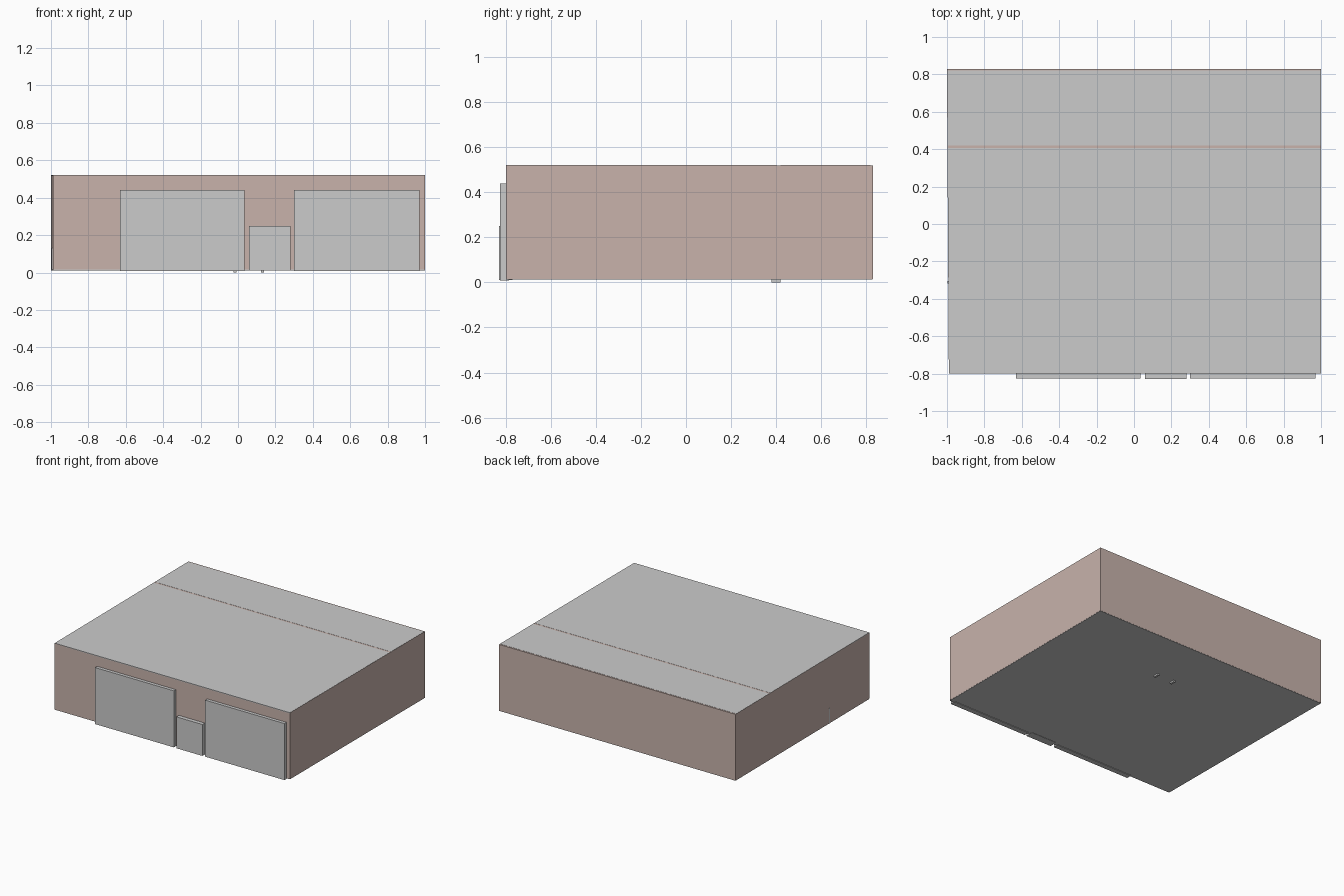
import bpy, bmesh

if "Cube" in bpy.data.objects:
    bpy.data.objects.remove(bpy.data.objects["Cube"])

pink = bpy.data.materials.new("wall_pink")
pink.diffuse_color = (0.58, 0.45, 0.41, 1)
pink.use_nodes = True
pink.node_tree.nodes["Principled BSDF"].inputs["Base Color"].default_value = pink.diffuse_color


def prism(name, outline, z0, z1, mat=None):
    """Extrude a plan outline between two heights."""
    bm = bmesh.new()
    face = bm.faces.new([bm.verts.new((x, y, z0)) for x, y in outline])
    ext = bmesh.ops.extrude_face_region(bm, geom=[face])
    top = [v for v in ext["geom"] if isinstance(v, bmesh.types.BMVert)]
    bmesh.ops.translate(bm, verts=top, vec=(0, 0, z1 - z0))
    bmesh.ops.recalc_face_normals(bm, faces=bm.faces)
    me = bpy.data.meshes.new(name)
    bm.to_mesh(me)
    bm.free()
    ob = bpy.data.objects.new(name, me)
    bpy.context.collection.objects.link(ob)
    if mat:
        me.materials.append(mat)
    return ob


def box(name, x0, x1, y0, y1, z0, z1, mat=None):
    return prism(name, [(x0, y0), (x1, y0), (x1, y1), (x0, y1)], z0, z1, mat)


FLOOR, TOP, T = 0.015, 0.52, 0.015

# Outer walls; the left one leans slightly in plan
box("front_wall", -0.99, 1, -0.80, -0.80 + T, FLOOR, TOP, pink)
box("back_wall", -1, 1, 0.83 - T, 0.83, FLOOR, TOP, pink)
box("right_wall", 1 - T, 1, -0.80 + T, 0.83 - T, FLOOR, TOP, pink)
prism("left_wall", [(-0.99, -0.80 + T), (-0.99 + T, -0.80 + T),
                    (-1 + T, 0.83 - T), (-1, 0.83 - T)], FLOOR, TOP, pink)

# Inner wall between the two rooms
box("partition_wall", -0.985, 0.985, 0.405, 0.42, FLOOR, TOP, pink)

# Floor and ceiling of each room, the walls showing between them
prism("floor", [(-0.989, -0.799), (0.999, -0.799), (0.999, 0.829),
                (-0.999, 0.829)], 0.012, 0.018)
prism("front_ceiling", [(-0.99, -0.80), (0.999, -0.80), (0.999, 0.405),
                        (-0.997, 0.405)], TOP - 0.005, TOP + 0.001)
prism("back_ceiling", [(-0.997, 0.42), (0.999, 0.42), (0.999, 0.82),
                       (-0.999, 0.82)], TOP - 0.005, TOP + 0.001)

# Front panels and the low door between them, set through the wall
for name, x0, x1 in (("left_front_panel", -0.63, 0.035),
                     ("right_front_panel", 0.30, 0.97)):
    box(name, x0, x1, -0.825, -0.785, 0.008, 0.44)
box("front_door", 0.06, 0.28, -0.83, -0.77, 0.01, 0.25)

# Inner door in the partition: two jambs and a leaf
for side, x in (("left", -0.015), ("right", 0.13)):
    box(side + "_door_jamb", x - 0.008, x + 0.008, 0.38, 0.42, 0, 0.25)
box("inner_door", -0.007, 0.122, 0.395, 0.425, 0.015, 0.25)

# Small strip on the left wall
box("side_strip", -0.997, -0.985, -0.318, -0.306, 0.015, 0.13)
